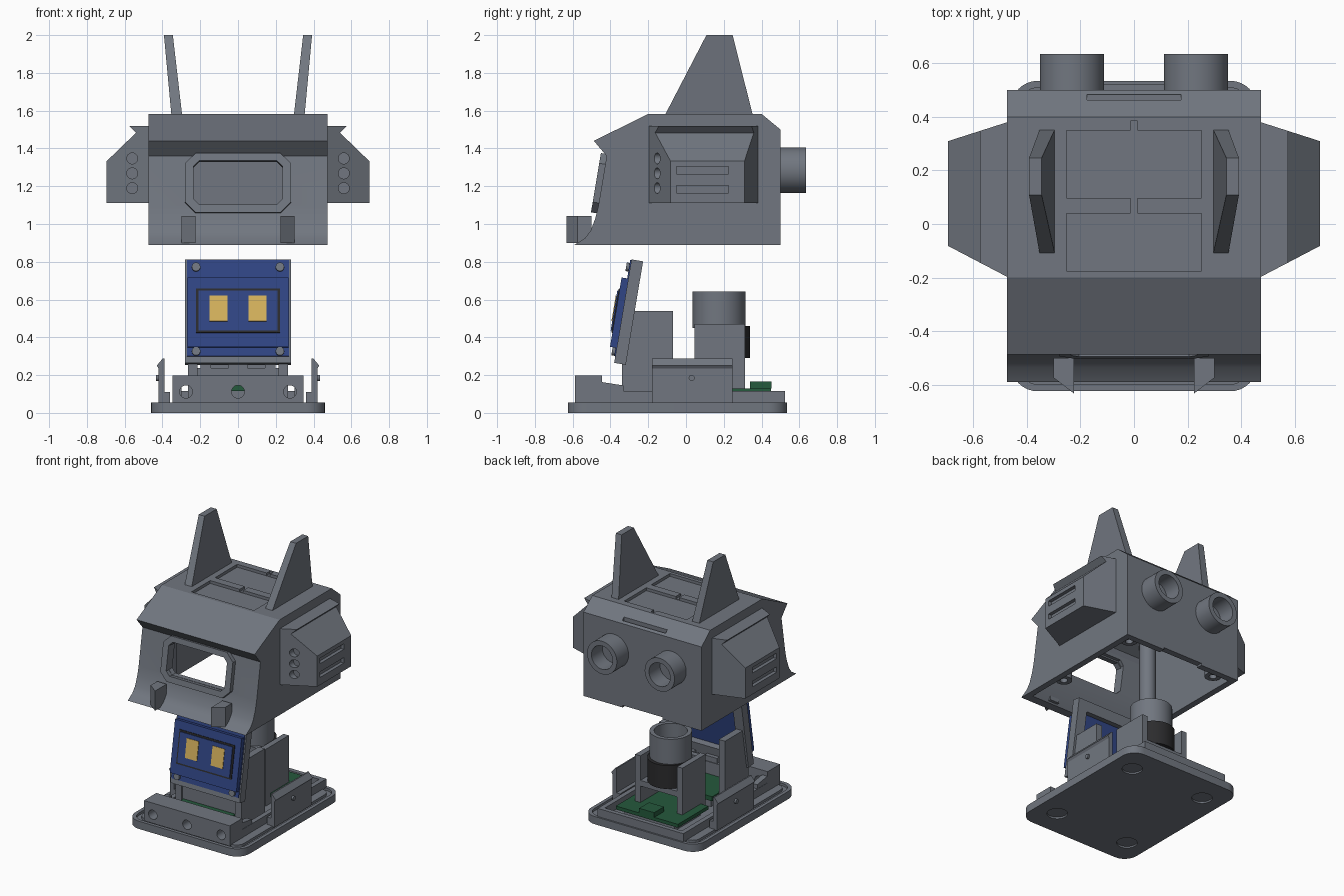
import bpy, bmesh, math
from mathutils import Matrix

if "Cube" in bpy.data.objects:
    bpy.data.objects.remove(bpy.data.objects["Cube"])


def material(name, rgb):
    m = bpy.data.materials.new(name)
    m.diffuse_color = (*rgb, 1)
    m.use_nodes = True
    m.node_tree.nodes["Principled BSDF"].inputs["Base Color"].default_value = m.diffuse_color
    return m


GREY = material("slate_grey", (0.165, 0.183, 0.215))
BLUE = material("board_blue", (0.030, 0.060, 0.235))
GOLD = material("eye_gold", (0.68, 0.45, 0.11))
GREEN = material("board_green", (0.018, 0.10, 0.045))
BLACK = material("soft_black", (0.025, 0.025, 0.027))


def finish(name, bm, mat, matrix=None):
    bmesh.ops.recalc_face_normals(bm, faces=bm.faces)
    me = bpy.data.meshes.new(name)
    if matrix:
        bm.transform(matrix)
    bm.to_mesh(me)
    bm.free()
    me.materials.append(mat)
    ob = bpy.data.objects.new(name, me)
    bpy.context.collection.objects.link(ob)
    return ob


# Extrude a 2D outline along an axis (x: yz points, y: xz points, z: xy points)
def prism(name, pts, axis, a, b, mat=GREY, matrix=None, shape=None):
    bm = bmesh.new()

    def at(p, t):
        co = {"x": (t, p[0], p[1]), "y": (p[0], t, p[1]), "z": (p[0], p[1], t)}[axis]
        return bm.verts.new(shape(co) if shape else co)
    lo = [at(p, a) for p in pts]
    hi = [at(p, b) for p in pts]
    bm.faces.new(lo)
    bm.faces.new(hi[::-1])
    for i in range(len(pts)):
        j = (i + 1) % len(pts)
        bm.faces.new((lo[i], hi[i], hi[j], lo[j]))
    return finish(name, bm, mat, matrix)


def box(name, x, y, z, mat=GREY, matrix=None):
    pts = [(x[0], y[0]), (x[1], y[0]), (x[1], y[1]), (x[0], y[1])]
    return prism(name, pts, "z", z[0], z[1], mat, matrix)


def cyl(name, c, r, axis, a, b, mat=GREY, matrix=None, n=32):
    pts = [(c[0] + r * math.cos(i * math.tau / n), c[1] + r * math.sin(i * math.tau / n)) for i in range(n)]
    return prism(name, pts, axis, a, b, mat, matrix)


def cut(ob, *cutters):
    for c in cutters:
        c.hide_render = True
        m = ob.modifiers.new("cut", "BOOLEAN")
        m.operation, m.solver, m.object = "DIFFERENCE", "EXACT", c
        bpy.context.view_layer.objects.active = ob
        bpy.ops.object.modifier_apply(modifier=m.name)
        bpy.data.objects.remove(c, do_unlink=True)
    return ob


def octagon(x0, x1, z0, z1, c):
    return [(x0 + c, z0), (x1 - c, z0), (x1, z0 + c), (x1, z1 - c),
            (x1 - c, z1), (x0 + c, z1), (x0, z1 - c), (x0, z0 + c)]


def rounded(x, y0, y1, r, n=8):
    pts = []
    for k, (cx, cy) in enumerate([(x - r, y1 - r), (r - x, y1 - r), (r - x, y0 + r), (x - r, y0 + r)]):
        for i in range(n + 1):
            t = math.pi / 2 * (k + i / n)
            pts.append((cx + r * math.cos(t), cy + r * math.sin(t)))
    return pts


# Head shell: hollow, open below
outer = [(-.59, .89), (-.535, .925), (-.505, .965), (-.48, 1.03), (-.465, 1.09), (-.42, 1.36), (-.488, 1.44),
         (-.2, 1.583), (.4, 1.583), (.5, 1.5), (.5, .89)]
inner = [(-.555, .85), (-.50, .93), (-.45, 1.03), (-.425, 1.1), (-.38, 1.36), (-.40, 1.42),
         (-.19, 1.535), (.385, 1.535), (.455, 1.475), (.455, .85)]
shell = prism("head_shell", outer, "x", -.475, .475)
cut(shell, prism("cavity", inner, "x", -.43, .43),
    prism("visor_cut", octagon(-.235, .235, 1.1, 1.338, .03), "y", -.7, -.3),
    box("panel_cut_back", (-.252, .252), (.097, .35), (1.562, 1.7)),
    box("panel_cut_front", (-.252, .252), (-.175, .04), (1.562, 1.7)),
    box("notch_back", (-.014, .014), (.34, .385), (1.566, 1.7)),
    box("notch_middle", (-.014, .014), (.03, .105), (1.566, 1.7)),
    box("vent_cut", (-.175, .175), (.463, .484), (1.50, 1.7)),
    box("cable_notch", (-.16, .16), (.4, .6), (.8, .905)))

# Visor frame, tilted with the face
tilt = Matrix.Rotation(math.radians(-9.5), 4, "X")
visor = Matrix.Translation((0, -.503, 1.062)) @ tilt
bezel = prism("visor_frame", octagon(-.28, .28, 0, .318, .055), "y", 0, .048, matrix=visor)
cut(bezel, prism("hole", octagon(-.235, .235, .042, .278, .03), "y", -.1, .2, matrix=visor))


def pod_taper(co):
    x, y, z = co
    d = abs(x) - .475
    return (x, -.197 - -.523 * d if y < 0 else .38 - .32 * d, z)


for s, side in ((-1, "left"), (1, "right")):
    # Ear: tapered blade
    def ear_taper(co):
        x, y, z = co
        if z > 1.8:
            x = s * (.345 if abs(x) < .32 else .392)
        return (x, y, z)
    prism("ear_" + side, [(-.115, 1.57), (.355, 1.57), (.247, 2), (.108, 2)], "x",
          s * .295, s * .352, shape=ear_taper)

    # Cheek pod with vents and round ports
    pod = prism("side_pod_" + side, [(s * x, z) for x, z in (
        (.44, 1.11), (.695, 1.11), (.695, 1.333), (.54, 1.483), (.575, 1.518), (.44, 1.518))],
        "y", -1, 1, shape=pod_taper)
    for z in (1.185, 1.285):
        xs = sorted((s * .67, s * .75))
        cut(pod, box("slot", xs, (-.05, .225), (z - .02, z + .02)))
    for z in (1.19, 1.268, 1.347):
        cut(pod, cyl("port", (s * .56, z), .029, "y", -.3, -.12, n=24))

    # Chin tusk
    prism("tusk_" + side, [(s * .225, -.5), (s * .225, -.633), (s * .30, -.575), (s * .30, -.5)], "z", .9, 1.043)

    # Rear exhaust tube
    tube = cyl("rear_tube_" + side, (s * .232, 1.285), .12, "y", .48, .635, n=48)
    cut(tube, cyl("bore", (s * .232, 1.285), .085, "y", .51, .8, n=48))

    # Inner screw posts
    for y, end in ((-.29, "front"), (.38, "back")):
        post = cyl(f"screw_post_{side}_{end}", (s * .36, y), .055, "z", .93, 1.48)
        cut(post, cyl("bore", (s * .36, y), .025, "z", .8, 1.05))

    # Snap clip on the base
    prism("snap_clip_" + side, [(s * x, z) for x, z in (
        (.39, .05), (.42, .05), (.42, .235), (.43, .25), (.40, .287), (.39, .287))], "y", -.18, .245)
    cyl("clip_bump_" + side, (.03, .185), .016, "x", s * .41, s * .434, n=20)
    box("clip_rib_" + side, sorted((s * .36, s * .395)), (-.18, .245), (.05, .11))

    # Screen bracket wall and foot wedge
    box("screen_bracket_" + side, sorted((s * .215, s * .265)), (-.34, -.07), (.05, .54))
    prism("bracket_wedge_" + side, [(-.445, .05), (-.445, .163), (-.33, .145), (-.33, .05)], "x", s * .30, s * .343)

    # Motor holder wall
    box("holder_wall_" + side, sorted((s * .148, s * .19)), (.045, .313), (.05, .47))

# Base plate with seat groove and foot recesses
base = prism("base_plate", rounded(.46, -.625, .535, .1), "z", 0, .056)
groove = prism("groove", rounded(.435, -.60, .51, .08), "z", .038, .1)
cut(groove, prism("groove_core", rounded(.405, -.57, .48, .06), "z", 0, .2))
cut(base, groove)
for x in (-.3, .3):
    for y in (-.43, .34):
        cut(base, cyl("foot_recess", (x, y), .068, "z", -.1, .012))

# Tray rim and front bar with three ports
rim = box("tray_rim", (-.345, .345), (-.46, .523), (.05, .115))
cut(rim, box("tray_hole", (-.31, .31), (-.5, .49), (.0, .2)))
bar = box("front_bar", (-.346, .346), (-.588, -.445), (.05, .197))
for x in (-.275, 0, .275):
    cut(bar, cyl("port", (x, .112), .034, "y", -.7, -.3))

# Circuit boards
box("front_board", (-.21, .21), (-.39, 0), (.115, .148), GREEN)
box("front_board_foot", (-.18, .18), (-.36, -.03), (.05, .116))
box("rear_board", (-.25, .25), (.1, .45), (.105, .13), GREEN)
box("rear_board_foot", (-.2, .2), (.12, .42), (.05, .106))
box("rear_socket", (-.06, .06), (.34, .452), (.128, .165), GREEN)

# Motor cup, dark motor body and holder
cup = cyl("motor_cup", (0, .175), .14, "z", .45, .642, n=48)
cut(cup, cyl("bore", (0, .175), .11, "z", .52, .8, n=48))
cyl("motor_body", (0, .2), .14, "z", .29, .46, BLACK, n=48)
box("holder_wall_front", (-.16, .16), (.045, .085), (.05, .46))
box("motor_shelf", (-.16, .16), (.045, .313), (.25, .291))

# Tilted screen assembly
face = Matrix.Translation((0, -.38, .265)) @ tilt
frame = box("screen_frame", (-.28, .28), (0, .062), (0, .555), matrix=face)
cut(frame, box("frame_window", (-.205, .205), (-.1, .2), (.08, .48), matrix=face))
box("screen_board", (-.27, .27), (-.006, .015), (.035, .552), BLUE, face)
box("screen_module", (-.268, .268), (-.036, -.004), (.08, .452), BLUE, face)
box("screen_border", (-.222, .222), (-.041, -.035), (.155, .393), BLACK, face)
box("screen_glass", (-.21, .21), (-.047, -.036), (.167, .381), BLUE, face)
for s, side in ((-1, "left"), (1, "right")):
    box("eye_" + side, sorted((s * .056, s * .152)), (-.051, -.046), (.215, .352), GOLD, face)
    for z, end in ((.06, "bottom"), (.512, "top")):
        cyl(f"screen_screw_{side}_{end}", (s * .222, z), .023, "y", -.022, 0, matrix=face, n=20)
box("screen_crossbar", (-.216, .216), (-.33, -.28), (.14, .237))
for x in (-.17, 0, .17):
    w = .05 if x == 0 else .028
    box("crossbar_peg", (x - w, x + w), (-.325, -.285), (.23, .275))

# Smooth the round parts, keep edges crisp
for ob in bpy.context.scene.objects:
    ob.select_set(True)
bpy.context.view_layer.objects.active = shell
bpy.ops.object.shade_smooth_by_angle(angle=math.radians(22))
